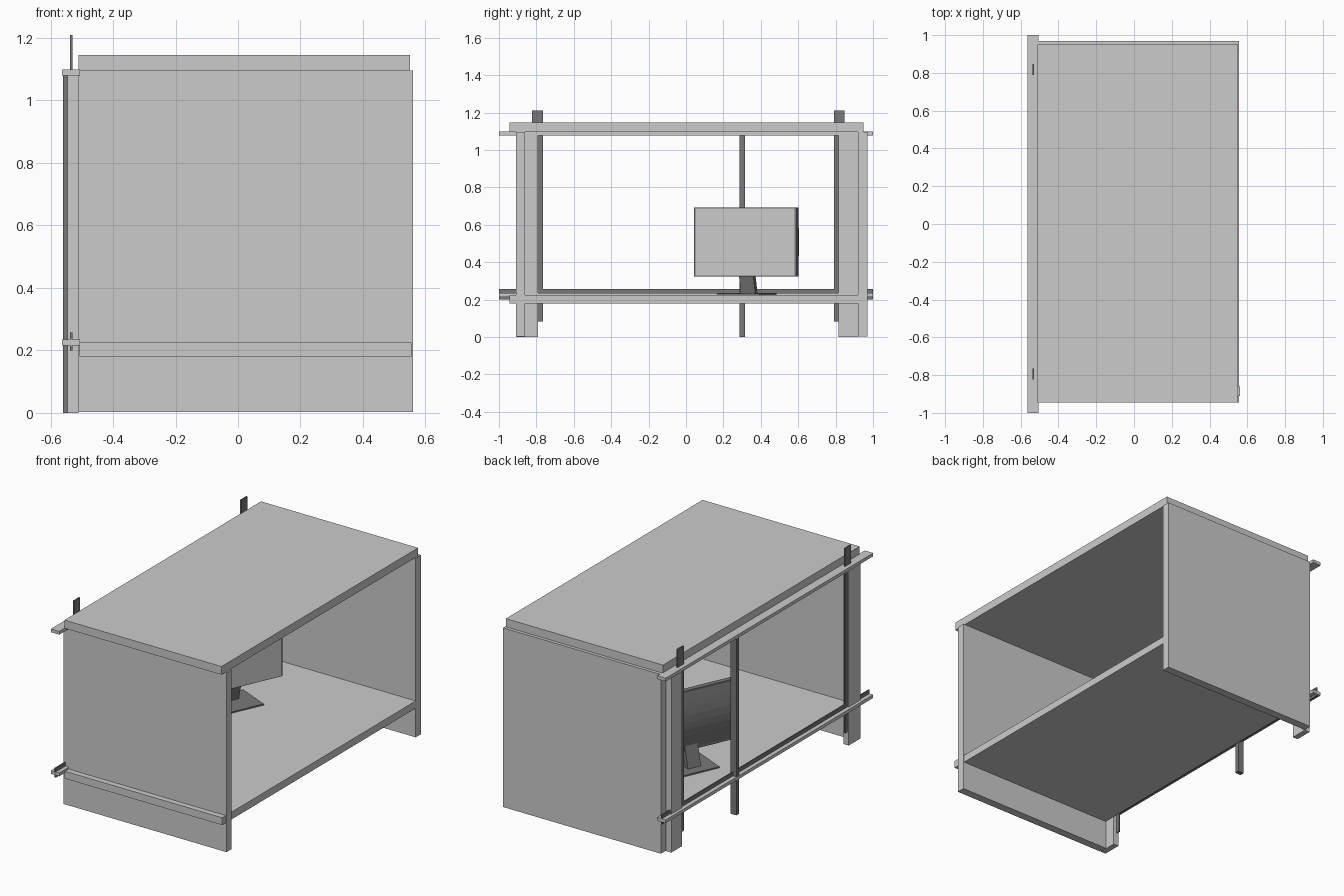
import bpy, bmesh, math
from mathutils import Matrix, Vector

cube = bpy.data.objects.get("Cube")
if cube:
    bpy.data.objects.remove(cube, do_unlink=True)


def material(name, value):
    m = bpy.data.materials.new(name)
    m.use_nodes = True
    color = (value, value, value, 1)
    m.diffuse_color = color
    m.node_tree.nodes["Principled BSDF"].inputs["Base Color"].default_value = color
    return m


light = material("light grey", 0.6)
dark = material("dark grey", 0.19)


def finish(name, bm, mat, matrix=None):
    bmesh.ops.recalc_face_normals(bm, faces=bm.faces)
    mesh = bpy.data.meshes.new(name)
    bm.to_mesh(mesh)
    bm.free()
    mesh.materials.append(mat)
    obj = bpy.data.objects.new(name, mesh)
    bpy.context.collection.objects.link(obj)
    if matrix:
        obj.matrix_world = matrix
    return obj


def box(name, x, y, z, mat, matrix=None, shear=0):
    """Box from (min, max) ranges; shear shifts the top along x."""
    bm = bmesh.new()
    bmesh.ops.create_cube(bm, size=1)
    for v in bm.verts:
        top = v.co.z > 0
        v.co = Vector([r[0] if c < 0 else r[1] for c, r in zip(v.co, (x, y, z))])
        if top:
            v.co.x += shear
    return finish(name, bm, mat, matrix)


# Boards of the cabinet
box("top_board", (-0.51, 0.55), (-0.945, 0.95), (1.096, 1.146), light)
box("bottom_board", (-0.508, 0.555), (-0.945, 0.92), (0.18, 0.225), light)
box("right_side_panel", (-0.51, 0.56), (-0.91, -0.86), (0.003, 1.096), light)
box("left_side_panel", (-0.51, 0.555), (0.92, 0.97), (0.003, 1.096), light)

# Rear posts
box("right_rear_post", (-0.545, -0.51), (-0.905, -0.79), (0, 1.096), light)
box("left_rear_post", (-0.545, -0.51), (0.815, 0.92), (0, 1.096), light)

# Rails running along the back
for name, z in (("lower_rail", 0.215), ("upper_rail", 1.079)):
    box(name, (-0.563, -0.506), (-1, 1), (z, z + 0.02), light)

# Dark strips and centre leg
strip = (-0.538, -0.53)
box("lower_strip", strip, (-1, 1), (0.2, 0.258), dark)
box("right_strip", strip, (-0.823, -0.765), (0.082, 1.21), dark)
box("left_strip", strip, (0.79, 0.848), (0.082, 1.21), dark)
box("centre_leg", (-0.56, -0.52), (0.287, 0.315), (0, 1.079), dark)

# Monitor, turned on the shelf: local +x is the screen side
place = Matrix.Translation((-0.262, 0.328, 0)) @ Matrix.Rotation(math.radians(-24), 4, "Z")
low, high, half = 0.325, 0.692, 0.3
box("monitor_frame", (0, 0.03), (-half, half), (low, high), dark, place)
box("monitor_screen", (0.027, 0.032), (-half + 0.01, half - 0.01),
    (low + 0.004, high - 0.004), light, place)

# Bulged monitor back: an arc profile extruded across the width
bm = bmesh.new()
steps = 8
profile = []
for i in range(steps + 1):
    t = i / steps
    profile.append(bm.verts.new((-0.026 * math.sin(math.pi * t), -half + 0.008,
                                 low + 0.012 + t * (high - low - 0.024))))
face = bm.faces.new(profile)
new = bmesh.ops.extrude_face_region(bm, geom=[face])["geom"]
bmesh.ops.translate(bm, vec=(0, 2 * half - 0.016, 0),
                    verts=[g for g in new if isinstance(g, bmesh.types.BMVert)])
finish("monitor_back", bm, dark, place)

# Stand
box("stand_column", (-0.04, -0.01), (-0.042, 0.042), (0.23, 0.36), dark, place, 0.035)
box("stand_base", (-0.1, 0.12), (-0.125, 0.125), (0.225, 0.233), dark, place)
